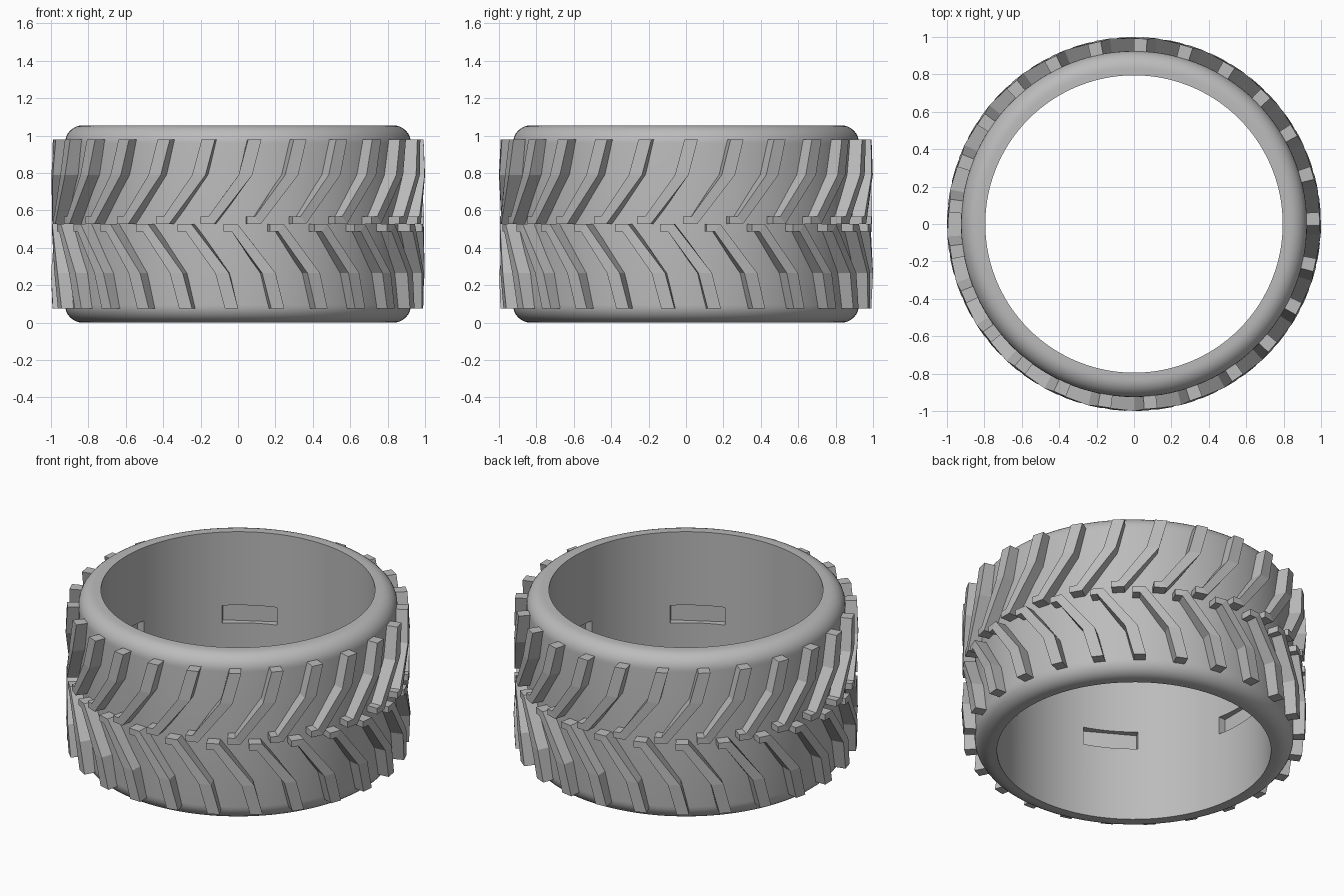
import bpy, bmesh, math
from math import cos, sin, pi, radians

if "Cube" in bpy.data.objects:
    bpy.data.objects.remove(bpy.data.objects["Cube"])

H = 1.055           # tyre width along z
LUGS = 25           # lugs per row

rubber = bpy.data.materials.new("grey_rubber")
rubber.diffuse_color = (0.5, 0.5, 0.5, 1)
rubber.use_nodes = True
rubber.node_tree.nodes["Principled BSDF"].inputs["Base Color"].default_value = rubber.diffuse_color


def polar(r, a, z):
    return (r * cos(a), r * sin(a), z)


def make_object(name, bm):
    bmesh.ops.recalc_face_normals(bm, faces=bm.faces)
    mesh = bpy.data.meshes.new(name)
    bm.to_mesh(mesh)
    bm.free()
    mesh.materials.append(rubber)
    ob = bpy.data.objects.new(name, mesh)
    bpy.context.collection.objects.link(ob)
    return ob


# Tyre carcass: lathed profile with rounded shoulders
R_IN, R_OUT, R_C = 0.795, 0.925, 0.095
arc = [(R_OUT - R_C + R_C * cos(t), H - R_C + R_C * sin(t))
       for t in [i * pi / 16 for i in range(9)]]
profile = [(r, H - z) for r, z in reversed(arc)] + arc + [(R_IN, H), (R_IN, 0)]
SEG = 120
bm = bmesh.new()
rings = [[bm.verts.new(polar(r, 2 * pi * s / SEG, z)) for r, z in profile] for s in range(SEG)]
for s in range(SEG):
    a, b = rings[s], rings[(s + 1) % SEG]
    for i in range(len(profile)):
        j = (i + 1) % len(profile)
        bm.faces.new((a[i], b[i], b[j], a[j]))
carcass = make_object("tyre_carcass", bm)

# Six shallow slots in the inner wall
bm = bmesh.new()
for k in range(6):
    a = k * pi / 3
    verts = []
    for z in (0.472, 0.585):
        for x, y in ((0.72, -0.16), (0.825, -0.16), (0.825, 0.16), (0.72, 0.16)):
            verts.append(bm.verts.new((x * cos(a) - y * sin(a), x * sin(a) + y * cos(a), z)))
    for f in ((3, 2, 1, 0), (4, 5, 6, 7), (0, 1, 5, 4), (1, 2, 6, 5), (2, 3, 7, 6), (3, 0, 4, 7)):
        bm.faces.new([verts[i] for i in f])
cutter = make_object("slot_cutter", bm)
cutter.hide_render = True
mod = carcass.modifiers.new("slots", 'BOOLEAN')
mod.operation = 'DIFFERENCE'
mod.solver = 'EXACT'
mod.object = cutter
bpy.context.view_layer.objects.active = carcass
carcass.select_set(True)
bpy.ops.object.modifier_apply(modifier="slots")
bpy.data.objects.remove(cutter)
bpy.ops.object.shade_smooth_by_angle(angle=radians(30))

# Tread lug outline: (angle, height, outer radius), bent bar with a small hook
OUTLINE = [(-0.036, 0.98, 0.992), (0.036, 0.98, 0.992), (-0.014, 0.79, 1.0),
           (-0.219, H / 2, 0.995), (-0.295, H / 2, 0.995), (-0.295, 0.567, 0.995),
           (-0.251, 0.567, 0.995), (-0.087, 0.79, 1.0)]
PATCHES = ((0, 7, 2, 1), (7, 6, 3, 2), (6, 5, 4, 3))


def tread_row(name, start, flip):
    bm = bmesh.new()
    for k in range(LUGS):
        a0 = radians(start) + 2 * pi * k / LUGS
        outer, inner = [], []
        for a, z, r in OUTLINE:
            zz = H - z if flip else z
            outer.append(bm.verts.new(polar(r, a0 + a, zz)))
            inner.append(bm.verts.new(polar(0.9, a0 + a, zz)))
        for p in PATCHES:
            bm.faces.new([outer[i] for i in p])
            bm.faces.new([inner[i] for i in reversed(p)])
        for i in range(8):
            j = (i + 1) % 8
            bm.faces.new((outer[i], outer[j], inner[j], inner[i]))
    return make_object(name, bm)


# Two mirrored rows, half a pitch apart
tread_row("upper_tread_lugs", 1.6, False)
tread_row("lower_tread_lugs", 1.6 + 180 / LUGS, True)
